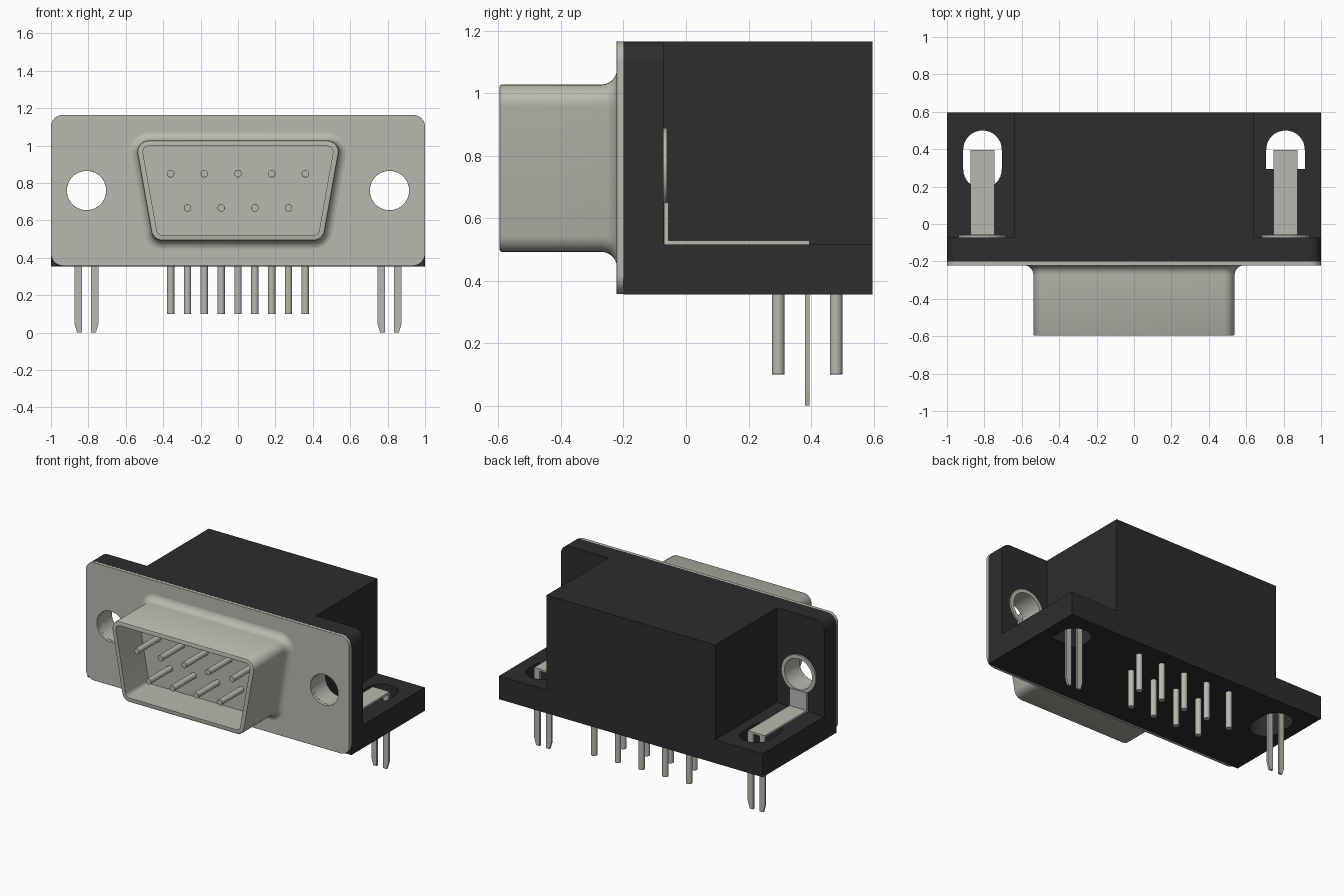
import bpy, bmesh, math
from mathutils import Vector

cube = bpy.data.objects.get("Cube")
if cube:
    bpy.data.objects.remove(cube, do_unlink=True)


def material(name, rgb):
    m = bpy.data.materials.new(name)
    m.use_nodes = True
    m.diffuse_color = (*rgb, 1)
    m.node_tree.nodes["Principled BSDF"].inputs["Base Color"].default_value = (*rgb, 1)
    return m


METAL = material("warm grey metal", (0.49, 0.485, 0.425))
PLASTIC = material("black plastic", (0.026, 0.026, 0.026))


def rounded(corners, radii, offset=0.0, steps=8):
    """Counter-clockwise convex outline with rounded corners, grown by offset."""
    pts = [Vector(c) for c in corners]
    out = []
    for i, p in enumerate(pts):
        e1 = (p - pts[i - 1]).normalized()
        e2 = (pts[(i + 1) % len(pts)] - p).normalized()
        n1, n2 = Vector((e1.y, -e1.x)), Vector((e2.y, -e2.x))
        r = radii[i]
        if r == 0:
            out.append(p)
            continue
        centre = p - (n1 + n2) / (1 + n1.dot(n2)) * r
        start = math.atan2(n1.y, n1.x)
        turn = math.acos(max(-1, min(1, n1.dot(n2))))
        for k in range(steps + 1):
            a = start + turn * k / steps
            out.append(centre + Vector((math.cos(a), math.sin(a))) * (r + offset))
    return out


def rect(x0, x1, y0, y1, radii=(0, 0, 0, 0)):
    return rounded([(x0, y0), (x1, y0), (x1, y1), (x0, y1)], radii)


def circle(x, y, r, n=40):
    return [Vector((x + r * math.cos(2 * math.pi * k / n),
                    y + r * math.sin(2 * math.pi * k / n))) for k in range(n)]


def finish(obj, mat, bevel=0):
    obj.data.materials.clear()
    obj.data.materials.append(mat)
    bpy.ops.object.select_all(action='DESELECT')
    obj.select_set(True)
    bpy.context.view_layer.objects.active = obj
    bpy.ops.object.shade_smooth_by_angle(angle=math.radians(35))
    if bevel:
        b = obj.modifiers.new("soft edge", 'BEVEL')
        b.width, b.segments = bevel, 2
        b.limit_method, b.angle_limit = 'ANGLE', math.radians(60)
    return obj


def extruded(name, outlines, lo, hi, mat, upright=False, bevel=0):
    """Outline with holes, extruded along z, or along y when upright."""
    cu = bpy.data.curves.new(name, 'CURVE')
    cu.dimensions, cu.fill_mode = '2D', 'BOTH'
    cu.extrude = (hi - lo) / 2
    for line in outlines:
        s = cu.splines.new('POLY')
        s.points.add(len(line) - 1)
        for pt, v in zip(s.points, line):
            pt.co = (v[0], v[1], 0, 1)
        s.use_cyclic_u = True
    obj = bpy.data.objects.new(name, cu)
    bpy.context.collection.objects.link(obj)
    mid = (lo + hi) / 2
    if upright:
        obj.rotation_euler.x = math.pi / 2
        obj.location.y = mid
    else:
        obj.location.z = mid
    bpy.ops.object.select_all(action='DESELECT')
    obj.select_set(True)
    bpy.context.view_layer.objects.active = obj
    bpy.ops.object.convert(target='MESH')
    obj = bpy.context.view_layer.objects.active
    obj.name = name
    bm = bmesh.new()
    bm.from_mesh(obj.data)
    bmesh.ops.remove_doubles(bm, verts=bm.verts, dist=1e-5)
    bmesh.ops.recalc_face_normals(bm, faces=bm.faces)
    bm.to_mesh(obj.data)
    bm.free()
    return finish(obj, mat, bevel)


# Plastic housing: slotted base, main block, front wall with screw holes
HX, HZ = 0.81, 0.76
slot_r = extruded("base", [
    rect(-1, 1, -0.072, 0.597),
    rect(-0.913, -0.707, 0.19, 0.50, (0.102,) * 4),
    rect(0.707, 0.913, 0.295, 0.50, (0, 0, 0.102, 0.102))], 0.355, 0.515, PLASTIC)
extruded("main_block", [rect(-0.64, 0.64, -0.072, 0.597)], 0.515, 1.165, PLASTIC)
holes = [circle(s * HX, HZ, 0.12) for s in (-1, 1)]
extruded("front_wall", [rect(-1, 1, 0.355, 1.165, (0, 0, 0.065, 0.065))] + holes,
         -0.2, -0.072, PLASTIC, True)

# Metal face plate
extruded("face_plate", [rect(-1, 1, 0.357, 1.165, (0.065,) * 4)]
         + [circle(s * HX, HZ, 0.105) for s in (-1, 1)],
         -0.222, -0.2, METAL, True, 0.007)

# Trapezoid shell: flared foot, outer wall, rim, inner wall and floor
trapezoid = [(-0.455, 0.492), (0.455, 0.492), (0.55, 1.027), (-0.55, 1.027)]
sections = [(0.05 * (1 - math.sin(a)), -0.27 + 0.05 * (1 - math.cos(a)))
            for a in (math.radians(90 - 15 * k) for k in range(7))]
# Foot curve runs from the wall to the plate, so reverse it
sections = sections[::-1]
sections += [(0, -0.59), (-0.003, -0.595), (-0.008, -0.597),
             (-0.03, -0.597), (-0.03, -0.35)]
foot = [(0.05 * (1 - math.sin(math.radians(15 * k))),
         -0.221 - 0.05 * (1 - math.cos(math.radians(15 * k)))) for k in range(7)]
sections = foot + sections[7:]
bm = bmesh.new()
rings = [[bm.verts.new((p.x, y, p.y)) for p in rounded(trapezoid, (0.06,) * 4, off)]
         for off, y in sections]
for a, b in zip(rings, rings[1:]):
    n = len(a)
    for i in range(n):
        bm.faces.new((a[i], a[(i + 1) % n], b[(i + 1) % n], b[i]))
bm.faces.new(rings[-1])
bm.faces.new(rings[0])
bmesh.ops.recalc_face_normals(bm, faces=bm.faces)
mesh = bpy.data.meshes.new("shell")
bm.to_mesh(mesh)
bm.free()
shell = bpy.data.objects.new("shell", mesh)
bpy.context.collection.objects.link(shell)
finish(shell, METAL)

# Mating contacts and solder tails: five in the upper row, four in the lower
for row, count, z, y in (("upper", 5, 0.85, 0.48), ("lower", 4, 0.667, 0.295)):
    for i in range(count):
        x = (i - (count - 1) / 2) * 0.18
        extruded(f"{row}_contact_{i + 1}", [circle(x, z, 0.02, 20)],
                 -0.585, -0.345, METAL, True, 0.006)
        extruded(f"{row}_solder_tail_{i + 1}", [circle(x, y, 0.02, 20)],
                 0.10, 0.36, METAL, False, 0.006)

# Screw sleeves and board-lock brackets on both sides
for side, s in (("right", -1), ("left", 1)):
    cx = s * HX
    bore = circle(cx, HZ, 0.105)
    extruded(f"{side}_sleeve", [circle(cx, HZ, 0.12), bore], -0.2, -0.072, METAL, True)
    extruded(f"{side}_sleeve_rim", [circle(cx, HZ, 0.13), bore], -0.073, -0.06, METAL, True)
    extruded(f"{side}_bracket_upright", [rect(cx - 0.065, cx + 0.065, 0.515, 0.65)],
             -0.071, -0.056, METAL, True)
    extruded(f"{side}_bracket_strip", [rect(cx - 0.065, cx + 0.065, -0.07, 0.395)],
             0.516, 0.529, METAL)
    for tag, d in (("a", -1), ("b", 1)):
        prong = [(cx + d * u, z) for u, z in
                 ((0.025, 0.52), (0.025, 0), (0.05, 0), (0.065, 0.05), (0.065, 0.52))]
        extruded(f"{side}_prong_{tag}", [prong], 0.381, 0.395, METAL, True)
